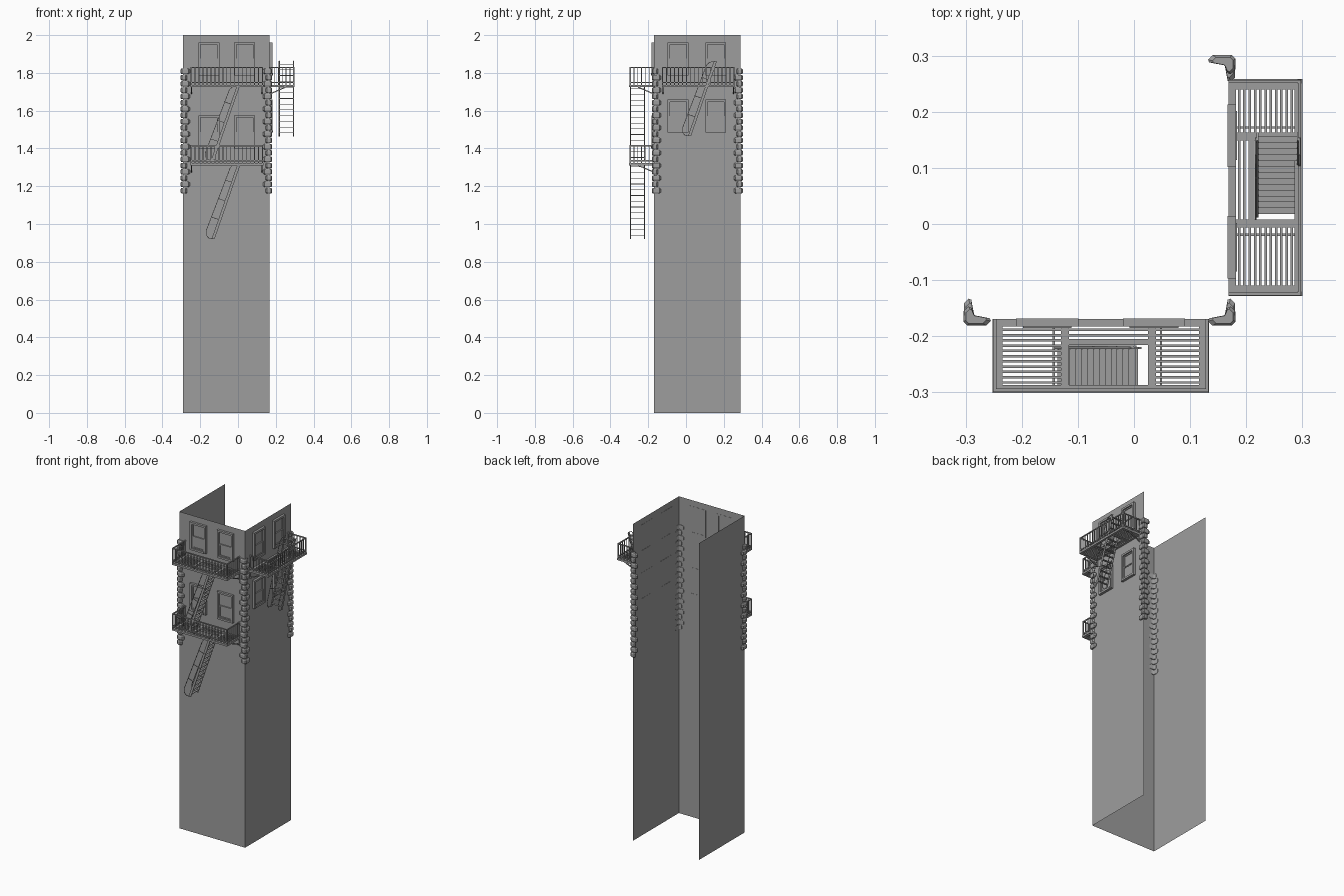
import bpy, bmesh, math
from mathutils import Matrix, Vector

if "Cube" in bpy.data.objects:
    bpy.data.objects.remove(bpy.data.objects["Cube"])

# Local frame of each facade: x along the wall, -y outward, z up
FRONT = Matrix.Translation((0, -0.169, 0))
RIGHT = Matrix.Translation((0.168, 0, 0)) @ Matrix.Rotation(math.pi / 2, 4, 'Z')

# Dark grey for everything
GREY = bpy.data.materials.new("dark_grey")
GREY.diffuse_color = (0.34, 0.34, 0.34, 1)
GREY.use_nodes = True
GREY.node_tree.nodes["Principled BSDF"].inputs["Base Color"].default_value = GREY.diffuse_color


def finish(name, bm, mat=Matrix.Identity(4)):
    bmesh.ops.recalc_face_normals(bm, faces=bm.faces)
    me = bpy.data.meshes.new(name)
    bm.to_mesh(me)
    bm.free()
    me.materials.append(GREY)
    ob = bpy.data.objects.new(name, me)
    ob.matrix_world = mat
    bpy.context.collection.objects.link(ob)
    return ob


def box(bm, u0, u1, v0, v1, z0, z1):
    """Box from u0..u1 along the wall, v0..v1 out from it, z0..z1 in height."""
    m = Matrix.Translation(((u0 + u1) / 2, -(v0 + v1) / 2, (z0 + z1) / 2))
    m = m @ Matrix.Diagonal((abs(u1 - u0), abs(v1 - v0), abs(z1 - z0), 1))
    bmesh.ops.create_cube(bm, size=1, matrix=m)


def bar(bm, a, b, w, h):
    """Slanted bar between (u, v, z) points; w across, h deep."""
    a, b = Vector((a[0], -a[1], a[2])), Vector((b[0], -b[1], b[2]))
    d = b - a
    x = d.normalized()
    y = Vector((0, 1, 0)) if abs(x.y) < 0.01 else Vector((1, 0, 0))
    z = x.cross(y).normalized()
    rot = Matrix((x, y, z)).transposed().to_4x4()
    m = Matrix.Translation((a + b) / 2) @ rot @ Matrix.Diagonal((d.length, w, h, 1))
    bmesh.ops.create_cube(bm, size=1, matrix=m)


# Three thin walls, open at the back
bm = bmesh.new()
plan = [(-0.291, 0.288), (-0.291, -0.169), (0.168, -0.169), (0.168, 0.288)]
cols = [[bm.verts.new((x, y, z)) for z in (0, 2)] for x, y in plan]
for p, q in zip(cols, cols[1:]):
    bm.faces.new((p[0], q[0], q[1], p[1]))
finish("walls", bm)


# Sash windows
def window(name, mat, u, z):
    bm = bmesh.new()
    w, h, t = 0.111, 0.175, 0.012
    mid = z + h * 0.48
    for a in (u, u + w - t):
        box(bm, a, a + t, -0.001, 0.014, z, z + h)
    box(bm, u + t, u + w - t, -0.001, 0.014, z + h - t, z + h)
    box(bm, u + t, u + w - t, -0.001, 0.016, z, z + t)
    for z0, z1, v in ((z + t, mid + 0.004, 0.009), (mid - 0.004, z + h - t, 0.006)):
        s = 0.007
        box(bm, u + t, u + t + s, 0, v, z0, z1)
        box(bm, u + w - t - s, u + w - t, 0, v, z0, z1)
        for e in (z0, z1 - s):
            box(bm, u + t + s, u + w - t - s, 0, v, e, e + s)
        box(bm, u + t + s, u + w - t - s, 0, v - 0.004, z0 + s, z1 - s)
    finish(name, bm, mat)


for u in (-0.21, -0.02):
    for z in (1.40, 1.787):
        window("front_window", FRONT, u, z)
for u in (-0.097, 0.102):
    for z in (1.484, 1.787):
        window("side_window", RIGHT, u, z)


# Fire escape landing: frame, grating, railing and brackets
def landing(name, mat, c, z):
    bm = bmesh.new()
    H, D, t = 0.193, 0.132, 0.012
    z0 = z - t
    box(bm, c - H, c + H, 0.0, 0.014, z0, z)
    box(bm, c - H, c + H, D - 0.014, D, z0, z)
    for a, b in ((-H, -H + 0.018), (H - 0.018, H), (-0.071, -0.057), (0.084, 0.098)):
        box(bm, c + a, c + b, 0.014, D - 0.014, z0, z)
    for a in (-0.084, 0.107):
        box(bm, c + a - 0.002, c + a + 0.002, 0.014, D - 0.014, z0, z - 0.004)
    box(bm, c - 0.057, c + 0.084, 0.036, 0.047, z0, z)
    for i in range(11):
        v = 0.0195 + i * 0.0094
        spans = [(-H + 0.018, -0.071), (0.098, H - 0.018)]
        if v < 0.034:
            spans.append((-0.057, 0.084))
        for a, b in spans:
            box(bm, c + a, c + b, v - 0.0022, v + 0.0022, z - 0.008, z - 0.001)
    finish(name + "_platform", bm, mat)

    bm = bmesh.new()
    top, e, f, r = z + 0.091, H - 0.004, D - 0.005, 0.003
    for zz in (top, z + 0.012):
        box(bm, c - e - r, c + e + r, f - r, f + r, zz - r, zz + r)
        for s in (-e, e):
            box(bm, c + s - r, c + s + r, 0, f - r, zz - r, zz + r)
    for i in range(19):
        u = c - e + 2 * e * i / 18
        k = 0.0035 if i in (0, 18) else 0.002
        box(bm, u - k, u + k, f - k, f + k, z, top)
    for s in (-e, e):
        for i in range(6):
            v = 0.006 + i * (f - 0.006) / 6
            box(bm, c + s - 0.002, c + s + 0.002, v - 0.002, v + 0.002, z, top)
    finish(name + "_railing", bm, mat)

    bm = bmesh.new()
    for s in (-H + 0.006, H - 0.006):
        box(bm, c + s - 0.003, c + s + 0.003, 0, 0.006, z - 0.052, z0)
        bar(bm, (c + s, 0.003, z - 0.048), (c + s, 0.085, z0), 0.006, 0.006)
    finish(name + "_brackets", bm, mat)


landing("front_upper", FRONT, -0.059, 1.737)
landing("front_lower", FRONT, -0.059, 1.323)
landing("side_upper", RIGHT, 0.065, 1.737)


# Steep stair flight with stringers, treads and handrails
def stairs(name, mat, U, T):
    bm = bmesh.new()
    a, b = Vector((U - 0.008, T)), Vector((U - 0.145, T - 0.395))
    for v in (0.052, 0.124):
        bar(bm, (a.x, v, a.y), (b.x, v, b.y), 0.003, 0.015)
    for i in range(13):
        p = a.lerp(b, (i + 0.5) / 13)
        box(bm, p.x - 0.0065, p.x + 0.0065, 0.053, 0.123, p.y - 0.0015, p.y + 0.0015)
    finish(name + "_flight", bm, mat)

    bm = bmesh.new()
    path = [(-0.010, 0), (-0.040, -0.006), (-0.055, -0.02), (-0.183, -0.355),
            (-0.183, -0.376), (-0.170, -0.392), (-0.145, -0.396)]
    for v in (0.049, 0.127):
        pts = [(U + x, v, T + z) for x, z in path]
        for p, q in zip(pts, pts[1:]):
            bar(bm, p, q, 0.003, 0.003)
        for k in (0.25, 0.5, 0.75):
            p = a.lerp(b, k)
            bar(bm, (p.x, v, p.y), (p.x - 0.041, v, p.y + 0.014), 0.003, 0.003)
    finish(name + "_handrails", bm, mat)


stairs("front_upper", FRONT, 0.010, 1.732)
stairs("front_lower", FRONT, 0.014, 1.318)
stairs("side_upper", RIGHT, 0.164, 1.862)


# Corner quoins: stacked L-shaped stones with alternating arm lengths
def quoins(name, cx, cy, sx, sy):
    bm = bmesh.new()
    n, z0, z1 = 20, 1.16, 1.825
    step = (z1 - z0) / n
    for i in range(n):
        la, lb = (0.028, 0.014) if i % 2 else (0.014, 0.028)
        prof = [(-0.013, -0.005), (-0.006, -0.012), (la, -0.012), (la + 0.008, -0.004),
                (la + 0.006, 0.001), (0.008, 0.006), (0.006, 0.008),
                (0.001, lb + 0.006), (-0.004, lb + 0.008), (-0.012, lb)]
        zb = z0 + i * step
        rings = []
        for dz, inset in ((0.002, 0.005), (0.008, 0), (step - 0.008, 0), (step - 0.002, 0.005)):
            k = 1 - inset / 0.02
            rings.append([bm.verts.new((cx - sx * (0.004 + (x - 0.004) * k),
                                        cy - sy * (0.004 + (y - 0.004) * k), zb + dz))
                          for x, y in prof])
        m = len(prof)
        for p, q in zip(rings, rings[1:]):
            for j in range(m):
                bm.faces.new((p[j], p[(j + 1) % m], q[(j + 1) % m], q[j]))
        bm.faces.new(rings[0][::-1])
        bm.faces.new(rings[-1])
    finish(name, bm)


quoins("front_left_quoins", -0.291, -0.169, -1, -1)
quoins("front_right_quoins", 0.168, -0.169, 1, -1)
quoins("back_right_quoins", 0.168, 0.289, 1, 1)
